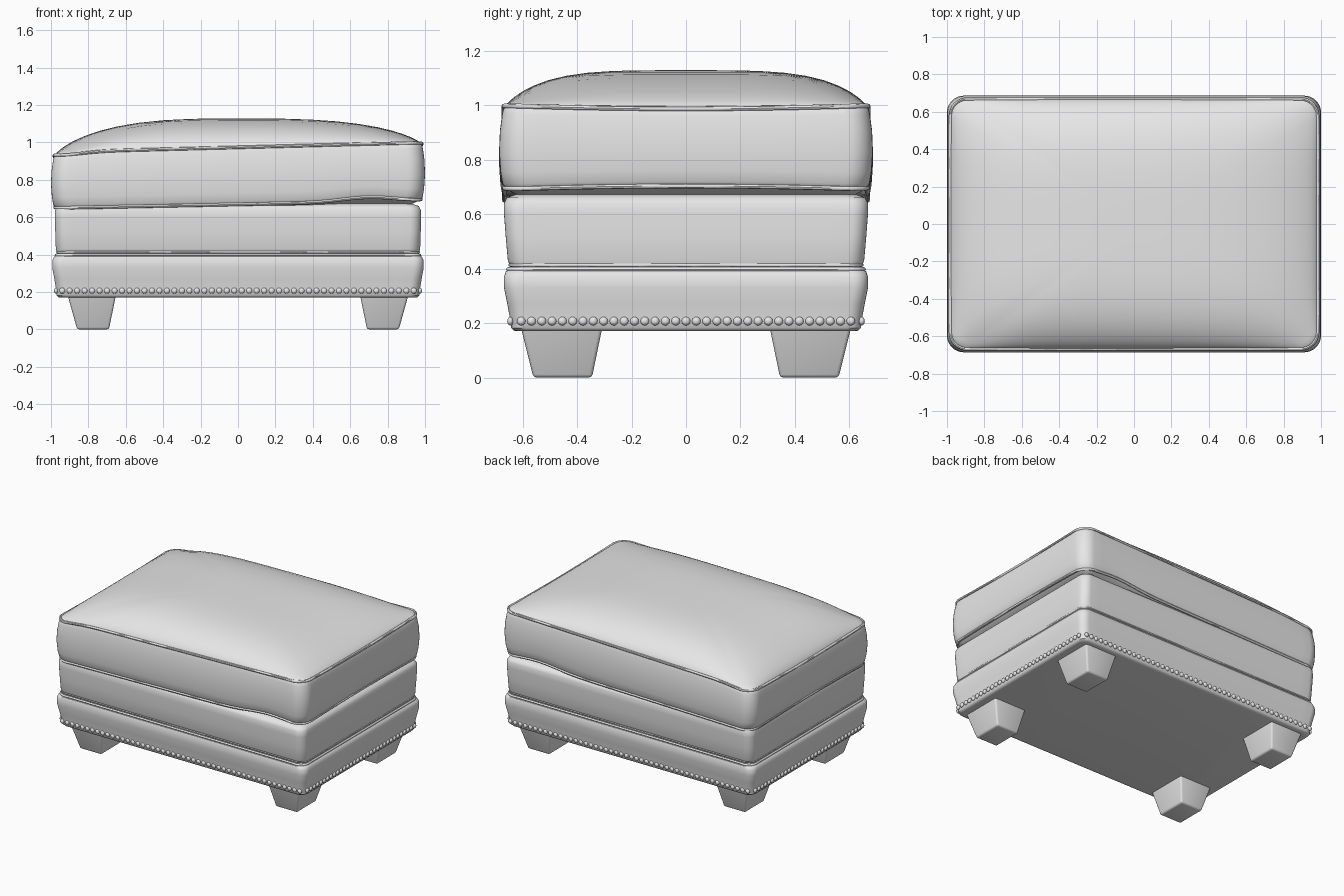
import bpy, bmesh, math
from mathutils import Matrix, Vector

if "Cube" in bpy.data.objects:
    bpy.data.objects.remove(bpy.data.objects["Cube"])

grey = bpy.data.materials.new("grey leather")
grey.diffuse_color = (0.8, 0.8, 0.8, 1)
grey.use_nodes = True
grey.node_tree.nodes["Principled BSDF"].inputs["Base Color"].default_value = grey.diffuse_color


def finish(bm, name, angle=45):
    bmesh.ops.recalc_face_normals(bm, faces=bm.faces)
    me = bpy.data.meshes.new(name)
    bm.to_mesh(me)
    bm.free()
    me.materials.append(grey)
    me.polygons.foreach_set("use_smooth", [True] * len(me.polygons))
    me.set_sharp_from_angle(angle=math.radians(angle))
    ob = bpy.data.objects.new(name, me)
    bpy.context.collection.objects.link(ob)
    return ob


def outline(hx, hy, r, nx=28, ny=18, nc=8):
    """Rounded rectangle with subdivided straight sides."""
    pts = []
    corners = [(1, -1, -90, ny), (1, 1, 0, nx), (-1, 1, 90, ny), (-1, -1, 180, nx)]
    for i, (sx, sy, a0, n) in enumerate(corners):
        cx, cy = sx * (hx - r), sy * (hy - r)
        for k in range(nc + 1):
            a = math.radians(a0 + 90 * k / nc)
            pts.append(Vector((cx + r * math.cos(a), cy + r * math.sin(a))))
        a = math.radians(a0 + 90)
        tx, ty = corners[(i + 1) % 4][:2]
        p = pts[-1].copy()
        q = Vector((tx * (hx - r) + r * math.cos(a), ty * (hy - r) + r * math.sin(a)))
        pts += [p.lerp(q, k / n) for k in range(1, n)]
    return pts


def loft(name, rings, closed=False):
    """Skin a list of equal rings; cap the ends unless it is a closed tube."""
    bm = bmesh.new()
    vs = [[bm.verts.new(p) for p in ring] for ring in rings]
    n = len(vs[0])
    pairs = list(zip(vs, vs[1:])) + ([(vs[-1], vs[0])] if closed else [])
    for a, b in pairs:
        for i in range(n):
            j = (i + 1) % n
            bm.faces.new((a[i], a[j], b[j], b[i]))
    if not closed:
        bm.faces.new(vs[0])
        bm.faces.new(vs[-1])
    return finish(bm, name)


def slab(name, profile, r):
    """Padded band from a (z, half x, half y) profile."""
    loft(name, [[(p.x, p.y, z) for p in outline(hx, hy, r)] for z, hx, hy in profile])


def piping(name, hx, hy, r, zf, rad=0.009):
    rings = []
    for k in range(8):
        a = math.tau * k / 8
        o, dz = rad * math.cos(a), rad * math.sin(a)
        base = outline(hx, hy, r)
        rings.append([(p.x, p.y, zf(b.x, b.y) + dz)
                      for p, b in zip(outline(hx + o, hy + o, r + o), base)])
    loft(name, rings, closed=True)


# base band and middle band
slab("base_band", [(0.17, 0.945, 0.615), (0.172, 0.96, 0.632), (0.182, 0.97, 0.642),
                   (0.21, 0.972, 0.645), (0.27, 0.982, 0.656), (0.33, 0.993, 0.668),
                   (0.37, 0.992, 0.668), (0.39, 0.982, 0.661), (0.402, 0.955, 0.635)], 0.055)
slab("middle_band", [(0.40, 0.95, 0.63), (0.408, 0.967, 0.646), (0.43, 0.974, 0.654),
                     (0.52, 0.977, 0.662), (0.60, 0.979, 0.668), (0.64, 0.977, 0.668),
                     (0.66, 0.966, 0.658), (0.672, 0.93, 0.625)], 0.06)
piping("base_piping", 0.972, 0.652, 0.055, lambda x, y: 0.397, 0.008)
piping("middle_piping", 0.966, 0.645, 0.06, lambda x, y: 0.413, 0.007)


# cushion seams: slightly wavy, lower towards the left
def low_seam(x, y):
    return (0.668 + 0.02 * x + 0.024 * math.exp(-((x - 0.7) / 0.2) ** 2)
            + 0.012 * (1 - (y / 0.68) ** 2))


def high_seam(x, y):
    s = 0.973 + 0.026 * x - 0.015 * math.exp(-((x + 0.93) / 0.15) ** 2)
    return s - 0.012 * (1 - (y / 0.68) ** 2) * (abs(x) > 0.9)


HX, HY, R = 0.982, 0.668, 0.09
rings = [[(p.x, p.y, 0.655) for p in outline(0.90, 0.59, 0.05)],
         [(p.x, p.y, low_seam(p.x, p.y) - 0.012) for p in outline(0.955, 0.648, 0.07)]]
for t, o in [(0, -0.004), (0.06, 0.006), (0.2, 0.013), (0.45, 0.018),
             (0.7, 0.015), (0.9, 0.007), (1, 0)]:
    rings.append([(p.x, p.y, low_seam(p.x, p.y) * (1 - t) + high_seam(p.x, p.y) * t)
                  for p in outline(HX + o, HY + o, R)])
edge = outline(HX, HY, R)
for s in (0.985, 0.965, 0.94, 0.9, 0.84, 0.76, 0.66, 0.54, 0.4, 0.25, 0.12, 0.03):
    ring = []
    for p in edge:
        x, y = p.x * s, p.y * s
        f = ((1 - abs(x / HX) ** 3) * (1 - (y / HY) ** 4)) ** 0.7
        z0 = high_seam(p.x, p.y)
        ring.append((x, y, z0 + (1.128 - z0) * f))
    rings.append(ring)
loft("cushion", rings)
piping("cushion_top_piping", HX, HY, R, high_seam)
piping("cushion_bottom_piping", HX - 0.004, HY - 0.002, R, low_seam)

# tapered legs
for sx, nx in ((1, "right"), (-1, "left")):
    for sy, ny in ((-1, "front"), (1, "back")):
        bm = bmesh.new()
        lo = [(0.69, 0.345), (0.86, 0.345), (0.86, 0.56), (0.69, 0.56)]
        hi = [(0.653, 0.308), (0.91, 0.308), (0.91, 0.605), (0.653, 0.605)]
        a = [bm.verts.new((sx * x, sy * y, 0)) for x, y in lo]
        b = [bm.verts.new((sx * x, sy * y, 0.18)) for x, y in hi]
        bm.faces.new(a)
        bm.faces.new(b)
        for i in range(4):
            j = (i + 1) % 4
            bm.faces.new((a[i], a[j], b[j], b[i]))
        bmesh.ops.bevel(bm, geom=[e for e in bm.edges if min(v.co.z for v in e.verts) < 0.1],
                        offset=0.012, segments=3, profile=0.5, affect='EDGES')
        finish(bm, f"{ny}_{nx}_leg", 35)

# rows of nail heads round the base
bm = bmesh.new()


def nail(x, y, flat):
    m = Matrix.Translation((x, y, 0.207)) @ Matrix.Diagonal((*flat, 1))
    bmesh.ops.create_uvsphere(bm, u_segments=10, v_segments=6, radius=0.016, matrix=m)


for s in (-1, 1):
    for i in range(48):
        nail(-0.94 + 1.88 * i / 47, s * 0.645, (1, 0.7, 1))
    for i in range(33):
        nail(s * 0.973, -0.605 + 1.21 * i / 32, (0.7, 1, 1))
finish(bm, "nail_heads", 80)
